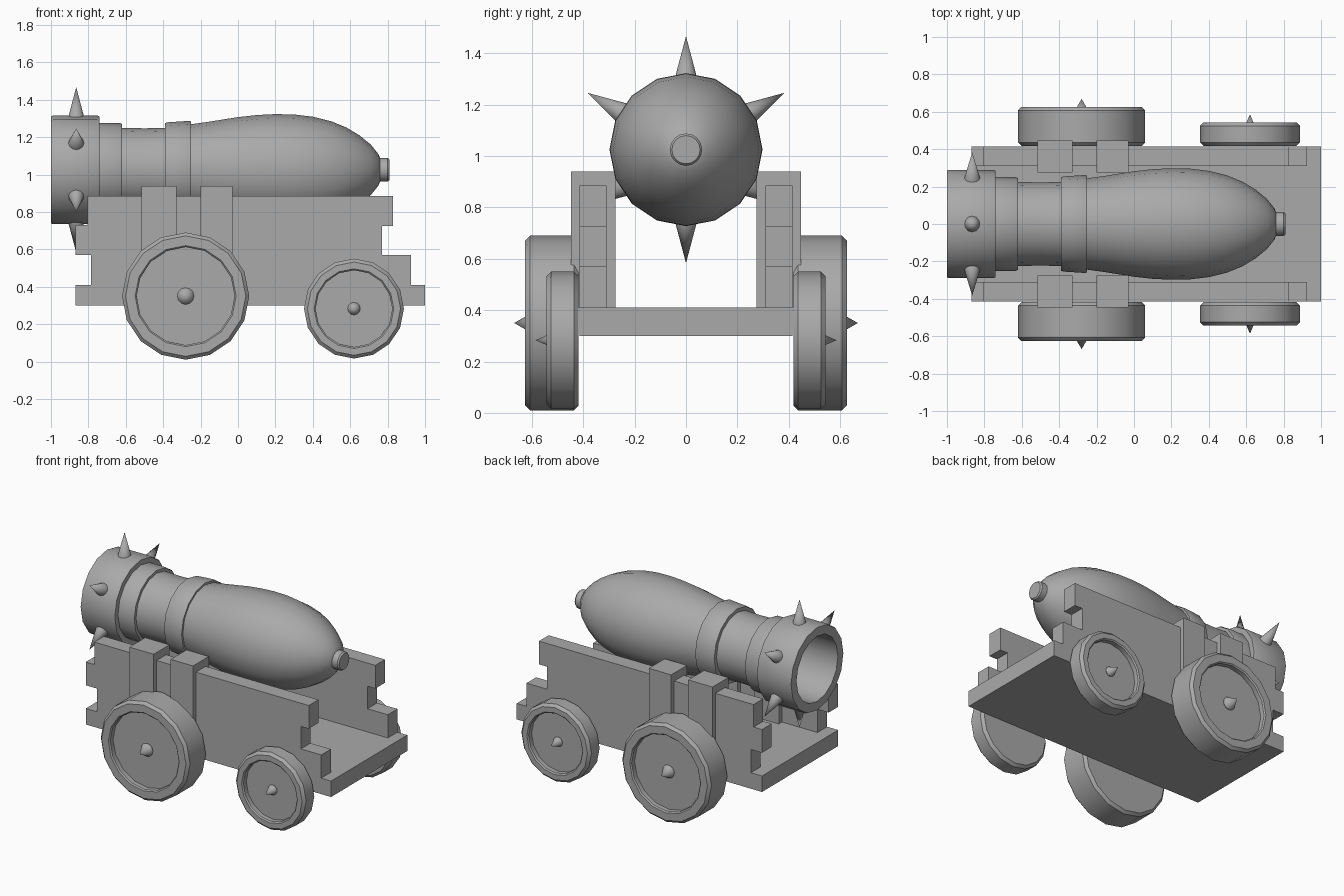
import bpy, bmesh
from math import cos, sin, pi, radians
from mathutils import Vector

cube = bpy.data.objects.get("Cube")
if cube:
    bpy.data.objects.remove(cube, do_unlink=True)

GREY = (0.4, 0.4, 0.4, 1)
iron = bpy.data.materials.new("plain grey")
iron.use_nodes = True
iron.diffuse_color = GREY
iron.node_tree.nodes["Principled BSDF"].inputs["Base Color"].default_value = GREY


def finish(name, bm, smooth=False):
    bmesh.ops.recalc_face_normals(bm, faces=bm.faces)
    mesh = bpy.data.meshes.new(name)
    bm.to_mesh(mesh)
    bm.free()
    mesh.materials.append(iron)
    obj = bpy.data.objects.new(name, mesh)
    bpy.context.collection.objects.link(obj)
    if smooth:
        bpy.ops.object.select_all(action='DESELECT')
        obj.select_set(True)
        bpy.context.view_layer.objects.active = obj
        bpy.ops.object.shade_smooth_by_angle(angle=radians(32))
    return obj


def lathe(name, profile, origin, axis, sides=16):
    """Revolve (distance, radius) points around an axis."""
    bm = bmesh.new()
    turn = Vector(axis).to_track_quat('Z', 'Y')
    rings = []
    for t, r in profile:
        count = sides if r > 0 else 1
        rings.append([bm.verts.new(Vector(origin) + turn @ Vector(
            (r * cos(2 * pi * i / sides), r * sin(2 * pi * i / sides), t)))
            for i in range(count)])
    for a, b in zip(rings, rings[1:]):
        for i in range(sides):
            j = (i + 1) % sides
            quad = [a[i % len(a)], a[j % len(a)], b[j % len(b)], b[i % len(b)]]
            bm.faces.new(list(dict.fromkeys(quad)))
    return finish(name, bm, True)


def prism(name, outline, y0, y1):
    """Extrude an x-z outline from y0 to y1."""
    bm = bmesh.new()
    face = bm.faces.new([bm.verts.new((x, y0, z)) for x, z in outline])
    out = bmesh.ops.extrude_face_region(bm, geom=[face])["geom"]
    verts = [v for v in out if isinstance(v, bmesh.types.BMVert)]
    bmesh.ops.translate(bm, verts=verts, vec=(0, y1 - y0, 0))
    return finish(name, bm)


def box(name, x0, x1, y0, y1, z0, z1):
    return prism(name, [(x0, z0), (x1, z0), (x1, z1), (x0, z1)], y0, y1)


def spike(name, origin, axis, radius, length):
    """Cone with a rounded base."""
    lathe(name, [(-radius * 0.8, 0), (-radius * 0.55, radius * 0.7),
                 (0, radius), (length, 0)], origin, axis, 12)


# Barrel with its hollow bore, bands and rounded breech
AXIS_Z = 1.025
barrel = [(-0.4, 0), (-0.4, 0.215), (-1, 0.225), (-1, 0.285), (-0.99, 0.29),
          (-0.75, 0.29), (-0.74, 0.285), (-0.74, 0.25), (-0.63, 0.25),
          (-0.62, 0.245), (-0.62, 0.225), (-0.5, 0.222), (-0.39, 0.225),
          (-0.39, 0.25), (-0.38, 0.254), (-0.26, 0.262), (-0.25, 0.258),
          (-0.25, 0.244), (-0.15, 0.258), (0, 0.282), (0.1, 0.293),
          (0.2, 0.298), (0.3, 0.296), (0.4, 0.284), (0.5, 0.259),
          (0.58, 0.226), (0.65, 0.184), (0.71, 0.135), (0.75, 0.085),
          (0.765, 0.05), (0.77, 0)]
lathe("barrel", barrel, (0, 0, AXIS_Z), (1, 0, 0))
lathe("breech_knob", [(0.72, 0), (0.72, 0.063), (0.8, 0.063), (0.81, 0.055),
                      (0.81, 0)], (0, 0, AXIS_Z), (1, 0, 0))

# Ring of muzzle spikes
for i in range(6):
    a = radians(30 + 60 * i)
    out = Vector((0, cos(a), sin(a)))
    spike(f"muzzle_spike_{i + 1}", Vector((-0.865, 0, AXIS_Z)) + out * 0.28,
          out, 0.043, 0.162)

# Carriage floor
box("carriage_floor", -0.87, 1, -0.415, 0.415, 0.3, 0.41)

# Stepped cheeks, posts and wheels on both sides
cheek = [(-0.785, 0.41), (0.925, 0.41), (0.925, 0.57), (0.77, 0.57),
         (0.77, 0.725), (0.83, 0.725), (0.83, 0.885), (-0.805, 0.885),
         (-0.805, 0.73), (-0.87, 0.73), (-0.87, 0.57), (-0.785, 0.57)]
for side, s in (("right", -1), ("left", 1)):
    prism(f"{side}_cheek", cheek, s * 0.31, s * 0.415)
    for n, x0, x1 in (("muzzle", -0.515, -0.33), ("breech", -0.2, -0.03)):
        box(f"{side}_{n}_post", x0, x1, s * 0.275, s * 0.447, 0.41, 0.94)
    for n, x, z, r, hole, width, knob in (
            ("large", -0.28, 0.35, 0.34, 0.262, 0.208, 0.045),
            ("small", 0.62, 0.283, 0.267, 0.205, 0.125, 0.034)):
        b, d = 0.018, width - 0.04
        hub = (x, s * 0.418, z)
        lathe(f"{side}_{n}_wheel",
              [(0, 0), (0, r - b), (b, r), (width - b, r), (width, r - b),
               (width, hole + 0.008), (width - 0.008, hole), (d, hole), (d, 0)],
              hub, (0, s, 0))
        spike(f"{side}_{n}_hub_spike", (x, s * (0.418 + d + 0.005), z),
              (0, s, 0), knob, 0.078)
